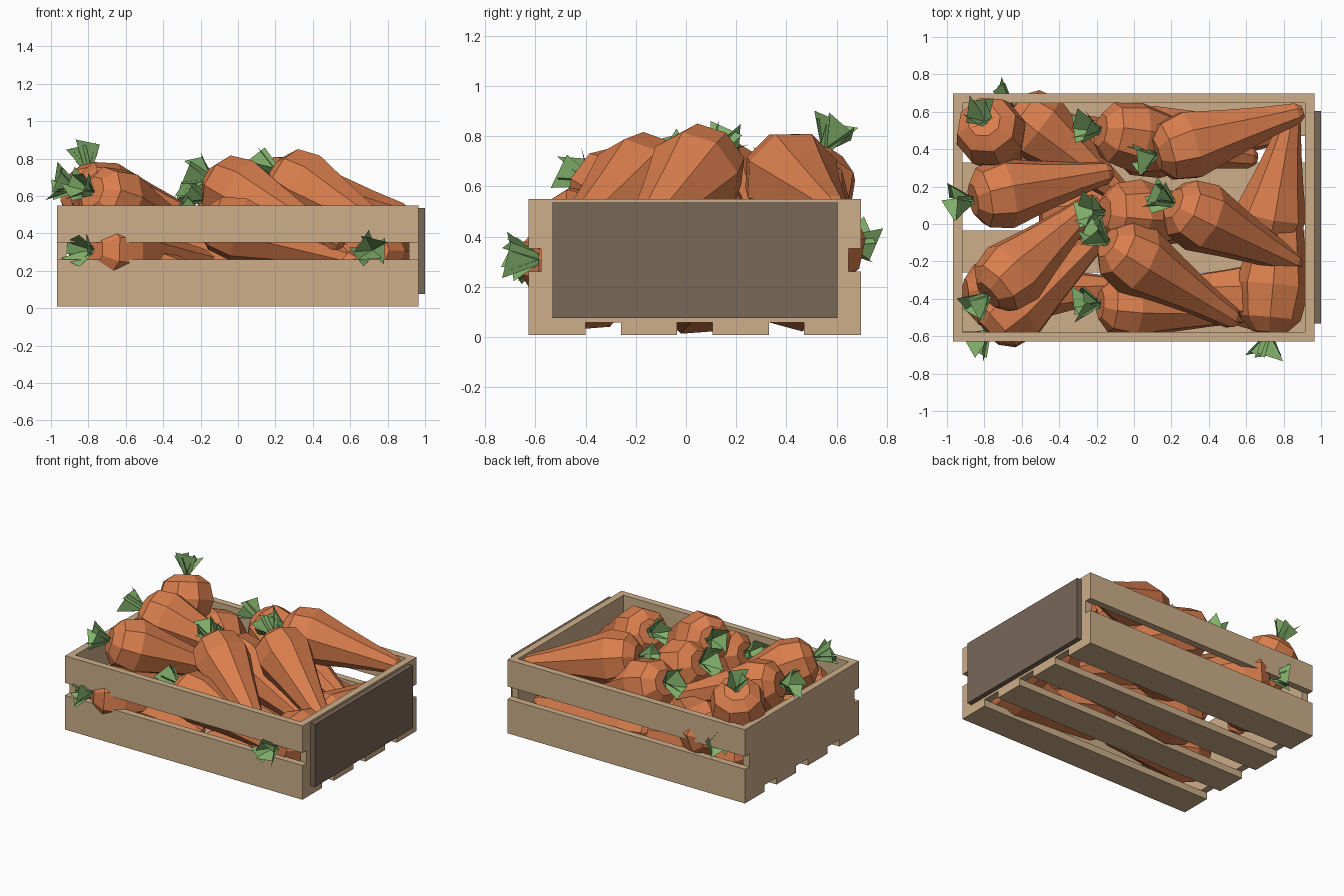
import bpy, bmesh, math, random
from mathutils import Vector, Matrix

if "Cube" in bpy.data.objects:
    bpy.data.objects.remove(bpy.data.objects["Cube"])

random.seed(4)


def material(name, rgb):
    m = bpy.data.materials.new(name)
    m.diffuse_color = (*rgb, 1)
    m.use_nodes = True
    m.node_tree.nodes["Principled BSDF"].inputs["Base Color"].default_value = m.diffuse_color
    return m


WOOD = material("pale wood", (0.61, 0.425, 0.255))
PLATE = material("dark wood", (0.19, 0.135, 0.097))
ORANGE = material("carrot orange", (0.70, 0.208, 0.074))
GREEN = material("leaf green", (0.225, 0.44, 0.15))


def finish(bm, name, mat, recalc=True):
    if recalc:
        bmesh.ops.recalc_face_normals(bm, faces=bm.faces[:])
    me = bpy.data.meshes.new(name)
    bm.to_mesh(me)
    bm.free()
    me.materials.append(mat)
    ob = bpy.data.objects.new(name, me)
    bpy.context.collection.objects.link(ob)
    return ob


def box(name, x, y, z, mat=WOOD):
    bm = bmesh.new()
    bmesh.ops.create_cube(bm, size=1)
    for v in bm.verts:
        v.co = [a[0] + (c + 0.5) * (a[1] - a[0]) for c, a in zip(v.co, (x, y, z))]
    return finish(bm, name, mat)


# Crate: long side boards with a gap between, end panels, floor slats, end plate
X0, X1, Y0, Y1, T = -0.968, 0.964, -0.628, 0.697, 0.05
for side, y in (("front", (Y0, Y0 + T)), ("back", (Y1 - T, Y1))):
    box(side + "_lower_board", (X0, X1), y, (0.008, 0.26))
    box(side + "_upper_board", (X0, X1), y, (0.352, 0.55))
for side, x in (("left", (X0, X0 + T)), ("right", (X1 - T, X1))):
    box(side + "_end_panel", x, (Y0 + T, Y1 - T), (0.058, 0.55))
for y in ((Y0 + T, -0.40), (-0.26, -0.035), (0.105, 0.33), (0.47, Y1 - T)):
    box("floor_slat", (X0, X1), y, (0.008, 0.058))
box("end_plate", (X1, 1.0), (-0.533, 0.603), (0.075, 0.535), PLATE)

# Carrot outline: share of length, radius
PROFILE = [(0, 0.09), (0.07, 0.165), (0.23, 0.195), (0.48, 0.142),
           (0.75, 0.092), (0.96, 0.06), (1.0, 0.035)]
SIDES = 8


def carrot(head, tip, leaves=True, girth=1.0):
    head, tip = Vector(head), Vector(tip)
    axis = tip - head
    length = axis.length
    rot = axis.to_track_quat('Z', 'Y').to_matrix().to_4x4()
    roll = random.uniform(0, 1)
    mat = Matrix.Translation(head) @ rot @ Matrix.Rotation(roll, 4, 'Z')
    # Tapered root
    bm = bmesh.new()
    rings = []
    for t, r in PROFILE:
        rings.append([bm.verts.new(mat @ Vector((
            girth * r * math.cos(math.tau * i / SIDES),
            girth * r * math.sin(math.tau * i / SIDES), t * length)))
            for i in range(SIDES)])
    for a, b in zip(rings, rings[1:]):
        for i in range(SIDES):
            j = (i + 1) % SIDES
            bm.faces.new((a[i], a[j], b[j], b[i]))
    bm.faces.new(rings[0])
    bm.faces.new(rings[-1])
    finish(bm, "carrot_root", ORANGE)
    if not leaves:
        return
    # Fan of broad flat leaf blades round the crown
    bm = bmesh.new()
    for k in range(5):
        tilt = random.uniform(0.38, 0.68)
        turn = math.tau * k / 5 + random.uniform(-0.2, 0.2)
        l, w = random.uniform(0.145, 0.17), random.uniform(0.06, 0.075)
        blade = mat @ Matrix.Rotation(turn, 4, 'Z') @ Matrix.Rotation(-tilt, 4, 'Y')
        pts = [(0, -0.018, 0.01), (0, 0.018, 0.01), (0, w, -l), (0, -w, -l * 0.8)]
        bm.faces.new([bm.verts.new(blade @ Vector(p)) for p in pts])
    finish(bm, "carrot_leaves", GREEN, False)


# Top layer
carrot((-0.80, 0.55, 0.74), (-0.64, 0.27, 0.10))
carrot((-0.86, 0.13, 0.64), (-0.12, 0.28, 0.42))
carrot((-0.78, -0.38, 0.62), (-0.20, 0.13, 0.36))
carrot((-0.18, 0.50, 0.61), (0.65, 0.35, 0.25))
carrot((0.12, 0.37, 0.67), (0.90, 0.60, 0.50))
carrot((0.21, 0.11, 0.73), (0.88, -0.22, 0.35))
carrot((-0.14, -0.10, 0.69), (0.55, -0.52, 0.34))
carrot((-0.16, 0.06, 0.58), (0.60, 0.00, 0.22))
carrot((-0.18, -0.43, 0.47), (0.62, -0.48, 0.25), girth=0.9)

# Carrots whose leaves poke through the gaps
carrot((-0.78, -0.58, 0.31), (-0.12, 0.0, 0.24))
carrot((0.72, -0.58, 0.31), (0.82, 0.52, 0.26))
carrot((-0.65, 0.62, 0.38), (-0.05, 0.15, 0.34))

# Lower layer
carrot((-0.85, 0.42, 0.25), (0.05, 0.50, 0.20), False)
carrot((-0.90, -0.38, 0.28), (-0.05, -0.34, 0.12), False)
carrot((0.88, -0.40, 0.24), (0.02, -0.36, 0.12), False)
carrot((-0.10, 0.42, 0.22), (0.87, 0.50, 0.20), False)
carrot((-0.50, 0.04, 0.22), (0.50, 0.05, 0.12), False)
carrot((0.70, -0.10, 0.26), (0.84, 0.57, 0.38), False)
